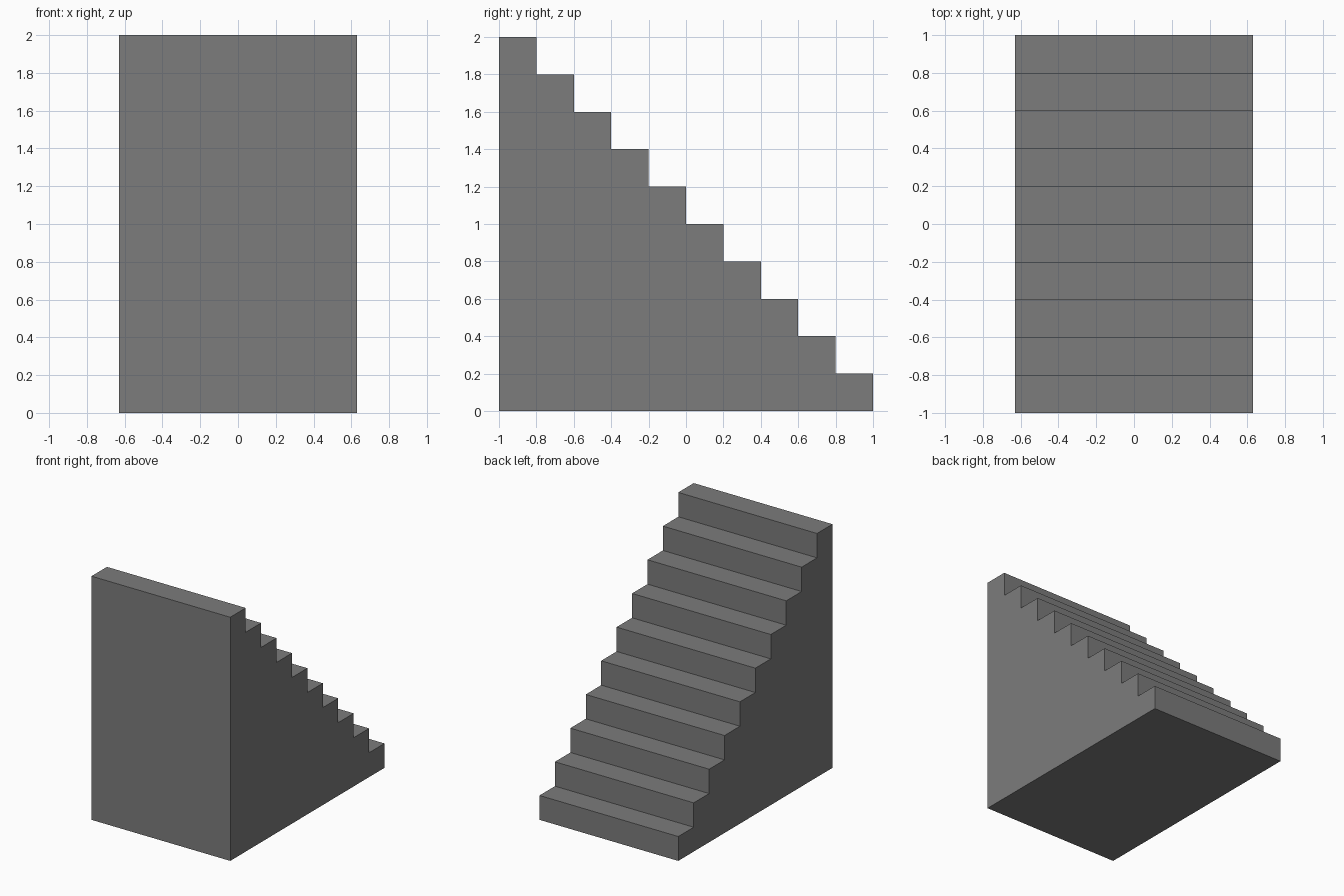
import bpy
import bmesh

if "Cube" in bpy.data.objects:
    bpy.data.objects.remove(bpy.data.objects["Cube"])

STEPS = 10
TREAD = 0.2
RISE = 0.2
HALF_WIDTH = 0.63

# Side profile: flat base, tall front wall, then steps down towards +y
profile = [(1.0, 0.0), (-1.0, 0.0)]
for i in range(STEPS):
    z = RISE * (STEPS - i)
    y = -1.0 + TREAD * i
    profile += [(y, z), (y + TREAD, z)]

# Solid staircase: profile extruded across the width
bm = bmesh.new()
side = bm.faces.new([bm.verts.new((-HALF_WIDTH, y, z)) for y, z in profile])
result = bmesh.ops.extrude_face_region(bm, geom=[side], use_keep_orig=True)
moved = [v for v in result["geom"] if isinstance(v, bmesh.types.BMVert)]
bmesh.ops.translate(bm, verts=moved, vec=(2 * HALF_WIDTH, 0, 0))
bmesh.ops.recalc_face_normals(bm, faces=bm.faces)

mesh = bpy.data.meshes.new("staircase")
bm.to_mesh(mesh)
bm.free()

# Dark grey finish
dark_grey = bpy.data.materials.new("dark_grey")
dark_grey.diffuse_color = (0.2, 0.2, 0.2, 1.0)
dark_grey.use_nodes = True
dark_grey.node_tree.nodes["Principled BSDF"].inputs["Base Color"].default_value = dark_grey.diffuse_color
mesh.materials.append(dark_grey)

bpy.context.collection.objects.link(bpy.data.objects.new("staircase", mesh))
